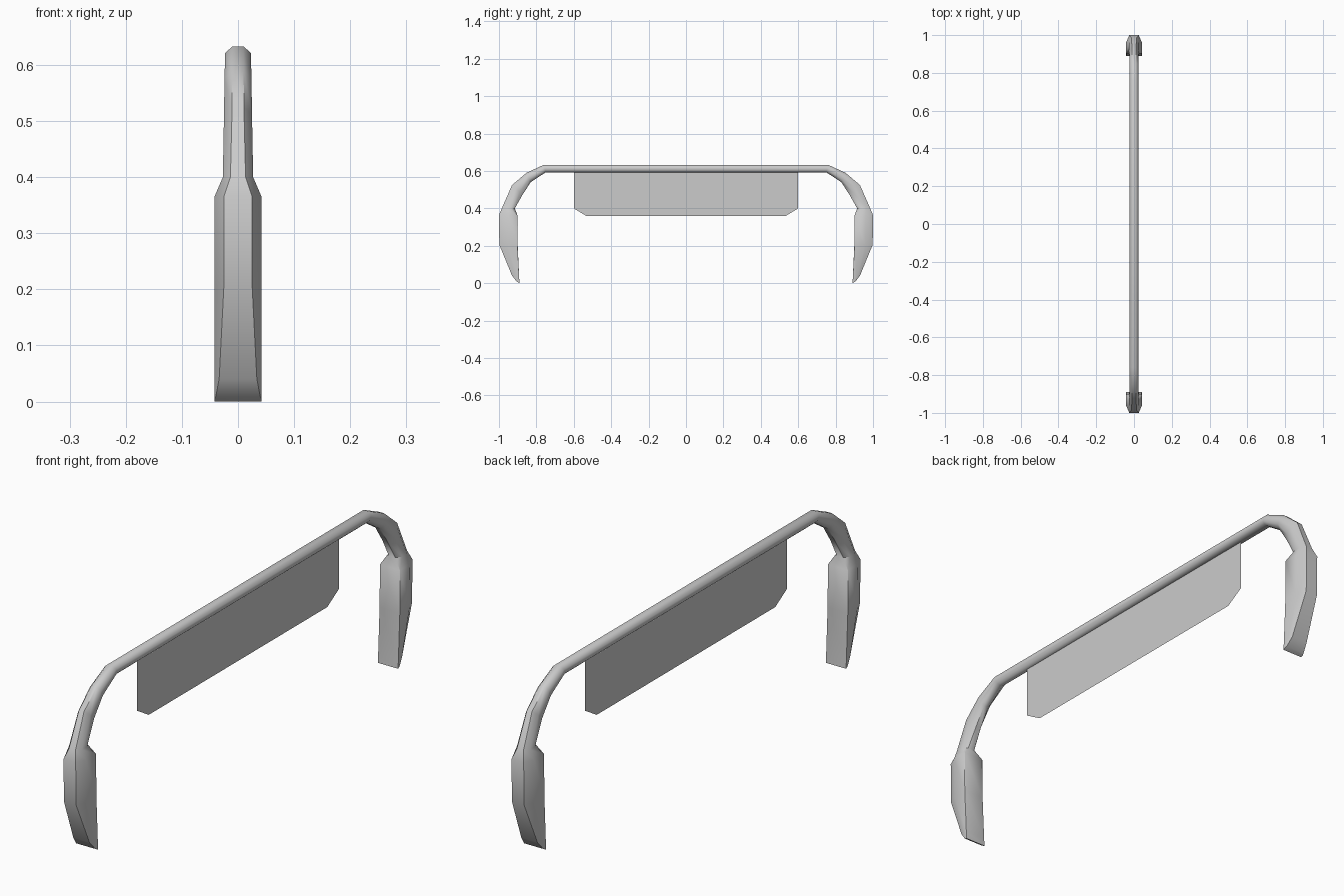
import bpy, bmesh
from mathutils import Vector

old = bpy.data.objects.get("Cube")
if old:
    bpy.data.objects.remove(old)

grey = bpy.data.materials.new("light_grey")
grey.use_nodes = True
colour = (0.6, 0.6, 0.6, 1)
grey.diffuse_color = colour
grey.node_tree.nodes["Principled BSDF"].inputs["Base Color"].default_value = colour


def finish(bm, name):
    mesh = bpy.data.meshes.new(name)
    bm.to_mesh(mesh)
    bm.free()
    mesh.materials.append(grey)
    obj = bpy.data.objects.new(name, mesh)
    bpy.context.collection.objects.link(obj)
    return obj


# Stations from hand grip to bar:
# outer (y, z), inner (y, z), half width, inner and outer squareness
stations = [
    ((-.905, .008), (-.89, 0), .042, .95, .95),
    ((-.93, .04), (-.892, .03), .042, .95, .8),
    ((-.998, .205), (-.9, .205), .042, .95, .6),
    ((-1, .365), (-.902, .365), .042, .95, .6),
    ((-.985, .4), (-.915, .4), .027, .5, .5),
    ((-.93, .525), (-.873, .475), .025, .42, .42),
    ((-.853, .59), (-.83, .54), .024, .42, .42),
    ((-.76, .633), (-.75, .593), .023, .42, .42),
]


def section(bm, outer, inner, half, sq_in, sq_out, side):
    """Eight-sided ring spanning the inner and outer edge of the tube."""
    o = Vector((0, outer[0] * side, outer[1]))
    i = Vector((0, inner[0] * side, inner[1]))
    mid, arm = (o + i) / 2, (o - i) / 2
    low = -.98 if sq_in > .9 else -.42
    high = .2 if sq_in > .9 else .42
    ring = [(sq_in, -1), (1, low), (1, high), (sq_out, 1)]
    ring += [(-a, b) for a, b in reversed(ring)]
    return [bm.verts.new(mid + arm * b + Vector((a * half, 0, 0))) for a, b in ring]


# Handlebar with both grips, swept as one tube
bm = bmesh.new()
rings = [section(bm, *s, 1) for s in stations]
rings += [section(bm, *s, -1) for s in reversed(stations)]
for a, b in zip(rings, rings[1:]):
    for k in range(8):
        n = (k + 1) % 8
        bm.faces.new((a[k], a[n], b[n], b[k]))
bm.faces.new(rings[0])
bm.faces.new(rings[-1])
bmesh.ops.recalc_face_normals(bm, faces=bm.faces[:])
bar = finish(bm, "handle_bar")
bpy.ops.object.select_all(action='DESELECT')
bar.select_set(True)
bpy.context.view_layer.objects.active = bar
bpy.ops.object.shade_smooth_by_angle(angle=.87)

# Flat panel hanging below the bar, with clipped lower corners
bm = bmesh.new()
half_outline = [(.53, .358), (.6, .4), (.6, .6)]
outline = half_outline + [(-y, z) for y, z in reversed(half_outline)]
bm.faces.new([bm.verts.new((0, y, z)) for y, z in outline])
finish(bm, "hanging_panel")
